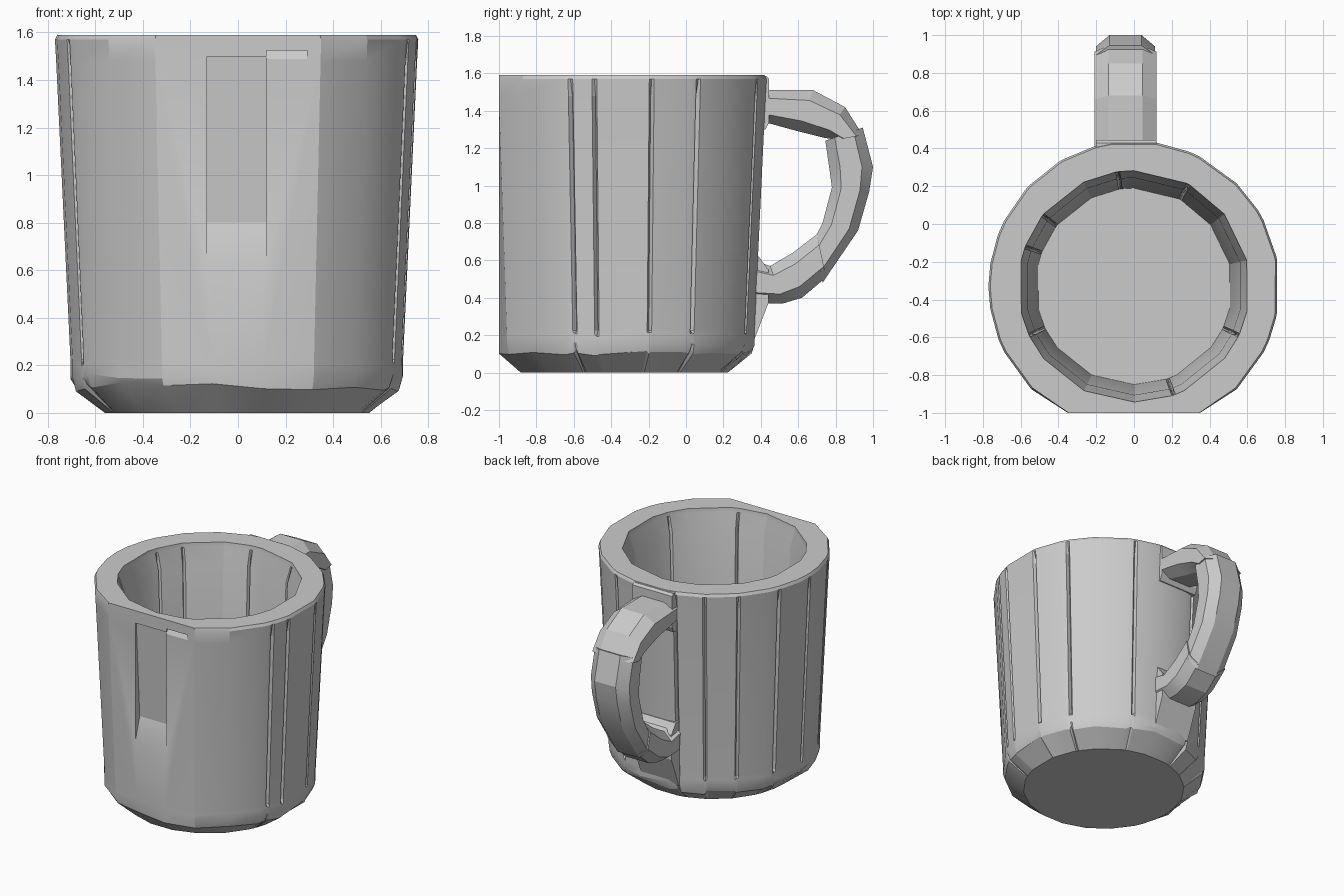
import bpy, bmesh, math, random
from math import radians, cos, sin

random.seed(4)
cube = bpy.data.objects.get("Cube")
if cube:
    bpy.data.objects.remove(cube, do_unlink=True)

CENTRE_Y = -0.33
FRONT_Y = -1.0
HANDLE_X = -0.045

grey = bpy.data.materials.new("plain grey")
grey.use_nodes = True
colour = (0.6, 0.6, 0.6, 1)
grey.diffuse_color = colour
grey.node_tree.nodes["Principled BSDF"].inputs["Base Color"].default_value = colour


def finish(bm, name):
    bmesh.ops.recalc_face_normals(bm, faces=bm.faces)
    mesh = bpy.data.meshes.new(name)
    bm.to_mesh(mesh)
    bm.free()
    mesh.materials.append(grey)
    obj = bpy.data.objects.new(name, mesh)
    bpy.context.collection.objects.link(obj)
    return obj


def skin(bm, rings):
    """Join equal vertex rings into a closed solid."""
    for low, high in zip(rings, rings[1:]):
        n = len(low)
        for i in range(n):
            j = (i + 1) % n
            bm.faces.new((low[i], low[j], high[j], high[i]))
    bm.faces.new(rings[0])
    bm.faces.new(rings[-1])


def turned(name, profile, sides, grooves, depth, offset=0.0):
    """Turned solid; profile rows are radius, height, grooved, height jitter."""
    base = [offset + 360 * i / sides for i in range(sides)]
    angles = [(a, False) for a in base if all(abs(a - g) > 3 for g in grooves)]
    for g in grooves:
        angles += [(g - 1, False), (g, True), (g + 1, False)]
    angles.sort()
    bm = bmesh.new()
    rings = []
    for radius, z, grooved, jitter in profile:
        ring = []
        for angle, in_groove in angles:
            r = radius - (depth if grooved and in_groove else 0)
            a = radians(angle)
            y = max(CENTRE_Y + r * sin(a), FRONT_Y)
            ring.append(bm.verts.new((r * cos(a), y, z + random.uniform(-jitter, jitter))))
        rings.append(ring)
    skin(bm, rings)
    return finish(bm, name)


def prism(name, outline, x0, x1):
    """Side outline (y, z) extruded across x."""
    bm = bmesh.new()
    skin(bm, [[bm.verts.new((x, y, z)) for y, z in outline] for x in (x0, x1)])
    return finish(bm, name)


def handle_piece(name, pairs, half_width):
    """Chamfered bar through pairs of outer and inner points (y, z)."""
    section = [(-.55, 1), (.55, 1), (1, .5), (1, -.5),
               (.55, -1), (-.55, -1), (-1, -.5), (-1, .5)]
    bm = bmesh.new()
    rings = []
    for oy, oz, iy, iz in pairs:
        rings.append([bm.verts.new((HANDLE_X + half_width * sx,
                                    (oy + iy) / 2 + (oy - iy) / 2 * t,
                                    (oz + iz) / 2 + (oz - iz) / 2 * t))
                      for sx, t in section])
    skin(bm, rings)
    return finish(bm, name)


def carve(target, cutter):
    mod = target.modifiers.new("carve", "BOOLEAN")
    mod.operation = "DIFFERENCE"
    mod.solver = "EXACT"
    mod.object = cutter
    cutter.hide_render = True
    bpy.context.view_layer.objects.active = target
    bpy.ops.object.modifier_apply(modifier=mod.name)
    bpy.data.objects.remove(cutter, do_unlink=True)


# Cup body with stave grooves and a chamfered foot
body = turned("cup_body", [
    (0.56, 0.0, False, 0),
    (0.69, 0.11, False, 0.02),
    (0.705, 0.155, False, 0.012),
    (0.705, 0.205, False, 0.012),
    (0.705, 0.225, True, 0),
    (0.765, 1.48, True, 0),
    (0.77, 1.57, False, 0),
    (0.76, 1.59, False, 0),
], 20, [11, 31, 67, 105, 120, 137, 159, 180, 202, 338, 348], 0.025, 9)

# Hollow inside
carve(body, turned("hollow_cutter", [
    (0.52, 0.22, False, 0),
    (0.525, 0.3, True, 0),
    (0.575, 1.45, True, 0),
    (0.61, 1.56, False, 0),
    (0.615, 1.62, False, 0),
], 14, [62, 98, 142, 160, 205, 290, 335], -0.025, 13))

# Sunken front panel and small chip near the rim
carve(body, prism("panel_cutter", [(-1.02, 0.60), (-1.0, 0.64), (-0.95, 0.80),
                                   (-0.99, 1.5), (-1.02, 1.5)], -0.13, 0.12))
carve(body, prism("chip_cutter", [(-1.02, 1.45), (-0.98, 1.525), (-1.02, 1.525)],
                  0.12, 0.29))

# Handle in three overlapping pieces
handle = [
    handle_piece("handle_top", [
        (.38, 1.51, .38, 1.35), (.68, 1.51, .60, 1.29),
        (.85, 1.42, .74, 1.255), (.945, 1.27, .81, 1.245)], 0.165),
    handle_piece("handle_middle", [
        (.945, 1.31, .745, 1.24), (1.0, 1.1, .765, 1.1), (.98, .97, .78, .99),
        (.92, .76, .73, .80), (.73, .48, .69, .72)], 0.155),
    handle_piece("handle_bottom", [
        (.75, .51, .70, .74), (.62, .40, .57, .64),
        (.52, .37, .45, .57), (.38, .37, .36, .60)], 0.165),
]

# Mounts joining the handle to the cup
mounts = [
    prism("upper_handle_mount", [(.32, 1.3), (.425, 1.3), (.445, 1.34),
                                 (.445, 1.57), (.43, 1.585), (.32, 1.585)], -0.2, 0.12),
    prism("lower_handle_mount", [(.28, .15), (.355, .15), (.44, .37),
                                 (.44, .55), (.39, .62), (.28, .62)], -0.19, 0.11),
]

bpy.ops.object.select_all(action="DESELECT")
for obj in [body] + handle + mounts:
    obj.select_set(True)
bpy.context.view_layer.objects.active = body
bpy.ops.object.shade_smooth_by_angle(angle=radians(20))
